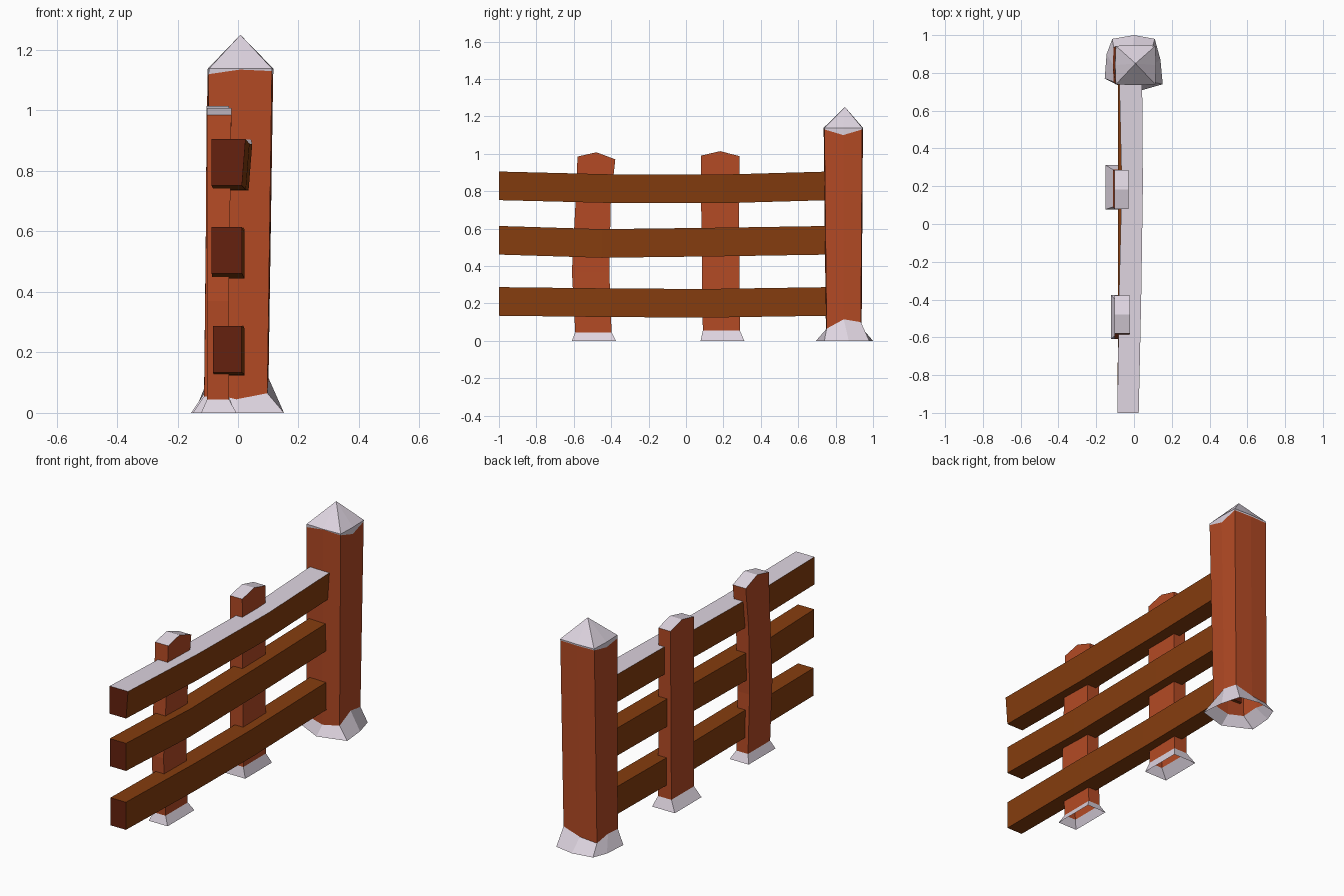
import bpy, bmesh

if "Cube" in bpy.data.objects:
    bpy.data.objects.remove(bpy.data.objects["Cube"])


def material(name, color):
    m = bpy.data.materials.new(name)
    m.diffuse_color = (*color, 1)
    m.use_nodes = True
    m.node_tree.nodes["Principled BSDF"].inputs["Base Color"].default_value = m.diffuse_color
    return m


POST = material("red wood", (0.456, 0.069, 0.018))
RAIL = material("brown wood", (0.235, 0.046, 0.0045))
END = material("dark cut wood", (0.13, 0.015, 0.0045))
SNOW = material("snow", (0.73, 0.66, 0.745))


def finish(name, bm, mats):
    bmesh.ops.recalc_face_normals(bm, faces=bm.faces)
    me = bpy.data.meshes.new(name)
    bm.to_mesh(me)
    bm.free()
    for m in mats:
        me.materials.append(m)
    ob = bpy.data.objects.new(name, me)
    bpy.context.collection.objects.link(ob)


def loft(bm, rings, layer_mats):
    """Skin closed rings of points; one material index per layer."""
    vs = [[bm.verts.new(p) for p in r] for r in rings]
    n = len(rings[0])
    for a, b, mi in zip(vs, vs[1:], layer_mats):
        for i in range(n):
            j = (i + 1) % n
            bm.faces.new((a[i], a[j], b[j], b[i])).material_index = mi
    return vs


# Corner post: snow skirt, slightly bulged wooden shaft, pointed snow cap
def square_ring(x0, x1, y0, y1, zs, bulge=0.004):
    xm, ym = (x0 + x1) / 2, (y0 + y1) / 2
    pts = [(x0, y0), (xm, y0 - bulge), (x1, y0), (x1 + bulge, ym),
           (x1, y1), (xm, y1 + bulge), (x0, y1), (x0 - bulge, ym)]
    return [(x, y, z) for (x, y), z in zip(pts, zs)]


skirt = [(-0.155, 0.77), (-0.005, 0.695), (0.152, 0.74), (0.14, 0.87),
         (0.11, 0.98), (0, 1.0), (-0.115, 0.98), (-0.145, 0.9)]
bm = bmesh.new()
rings = loft(bm, [
    [(x, y, 0) for x, y in skirt],
    square_ring(-0.108, 0.097, 0.752, 0.935,
                (0.07, 0.045, 0.065, 0.115, 0.1, 0.07, 0.06, 0.08)),
    square_ring(-0.097, 0.112, 0.74, 0.942,
                (1.12, 1.135, 1.13, 1.10, 1.13, 1.13, 1.13, 1.11)),
    square_ring(-0.096, 0.113, 0.739, 0.943, (1.138,) * 8),
], (1, 0, 1))
tip = bm.verts.new((0.008, 0.85, 1.25))
for i in range(8):
    bm.faces.new((rings[-1][i], rings[-1][(i + 1) % 8], tip)).material_index = 1
finish("corner_post", bm, (POST, SNOW))


# Pickets: snow skirt, slightly crooked board, snow on the gabled top
def picket(name, levels):
    """levels: (x0, x1, y0, y1, z at y0, z in the middle, z at y1)"""
    rings = []
    for x0, x1, y0, y1, za, zm, zb in levels:
        ym = (y0 + y1) / 2
        rings.append([(x0, y0, za), (x1, y0, za), (x1, ym, zm),
                      (x1, y1, zb), (x0, y1, zb), (x0, ym, zm)])
    bm = bmesh.new()
    top = loft(bm, rings, [1] + [0] * (len(rings) - 2))[-1]
    for ids in ((0, 1, 2, 5), (5, 2, 3, 4)):
        bm.faces.new([top[i] for i in ids]).material_index = 1
    finish(name, bm, (POST, SNOW))


picket("front_picket", [
    (-0.122, -0.005, -0.61, -0.375, 0, 0, 0),
    (-0.102, -0.03, -0.592, -0.398, 0.045, 0.045, 0.045),
    (-0.103, -0.03, -0.61, -0.41, 0.37, 0.37, 0.37),
    (-0.103, -0.025, -0.59, -0.402, 0.75, 0.75, 0.75),
    (-0.102, -0.022, -0.58, -0.378, 0.985, 1.008, 0.97)])
picket("back_picket", [
    (-0.15, -0.01, 0.078, 0.312, 0, 0, 0),
    (-0.112, -0.03, 0.09, 0.288, 0.055, 0.055, 0.055),
    (-0.106, -0.03, 0.082, 0.284, 0.6, 0.6, 0.6),
    (-0.104, -0.03, 0.08, 0.286, 0.99, 1.014, 0.987)])


# Rails: sagging beams with dark cut ends, snow on the upper one
def rail(name, sections, tilt=0.0, snowy=False):
    """sections: (y, x0, x1, z0); every rail is 0.153 high"""
    bm = bmesh.new()
    rings = loft(bm, [[(x0, y, z), (x1 - tilt, y, z),
                       (x1, y, z + 0.153), (x0, y, z + 0.153)]
                      for y, x0, x1, z in sections], [0] * (len(sections) - 1))
    for r in (rings[0], rings[-1]):
        bm.faces.new(r).material_index = 1
    bm.normal_update()
    if snowy:
        for f in bm.faces:
            if abs(f.normal.z) > 0.9 and f.calc_center_median().z > 0.85:
                f.material_index = 2
    finish(name, bm, (RAIL, END, SNOW))


rail("top_rail", [(-1, -0.088, 0.025, 0.752), (-0.4, -0.08, 0.038, 0.737),
                  (0.2, -0.065, 0.047, 0.736), (0.765, -0.078, 0.043, 0.752)],
     tilt=0.012, snowy=True)
rail("middle_rail", [(-1, -0.087, 0.013, 0.461), (-0.45, -0.085, 0.022, 0.444),
                     (0.2, -0.083, 0.022, 0.452), (0.765, -0.086, 0.018, 0.461)])
rail("bottom_rail", [(-1, -0.083, 0.012, 0.134), (-0.4, -0.08, 0.022, 0.127),
                     (0.1, -0.08, 0.022, 0.124), (0.765, -0.083, 0.018, 0.134)])
